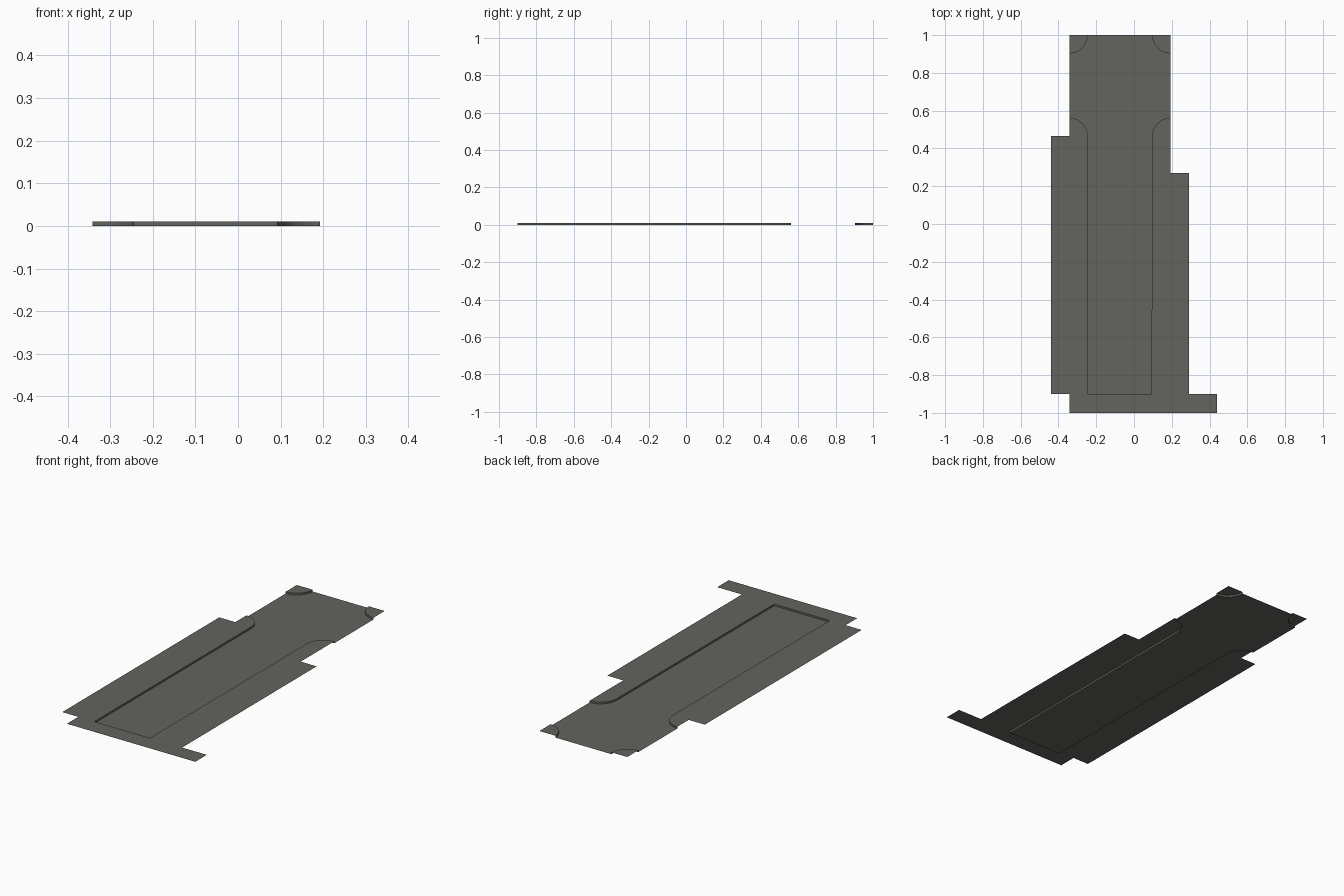
import bpy, bmesh, math

if "Cube" in bpy.data.objects:
    bpy.data.objects.remove(bpy.data.objects["Cube"])

asphalt = bpy.data.materials.new("dark_warm_grey")
asphalt.diffuse_color = (0.125, 0.125, 0.112, 1)
asphalt.use_nodes = True
asphalt.node_tree.nodes["Principled BSDF"].inputs["Base Color"].default_value = asphalt.diffuse_color

H = 0.01              # kerb height
XL, XR = -0.245, 0.093   # road edges
OL, OR = -0.342, 0.193   # ends of the crossing street
Y0, YA, YB = -0.9, 0.465, 1.0
R = 0.097


def arc(cx, cy, a0, a1, n=8):
    return [(cx + R * math.cos(math.radians(a0 + (a1 - a0) * i / n)),
             cy + R * math.sin(math.radians(a0 + (a1 - a0) * i / n))) for i in range(n + 1)]


def finish(name, bm):
    me = bpy.data.meshes.new(name)
    bm.to_mesh(me)
    bm.free()
    me.materials.append(asphalt)
    bpy.context.collection.objects.link(bpy.data.objects.new(name, me))


def sheet(name, pts, z):
    bm = bmesh.new()
    f = bm.faces.new([bm.verts.new((x, y, z)) for x, y in pts])
    f.normal_update()
    if f.normal.z < 0:
        f.normal_flip()
    bmesh.ops.triangulate(bm, faces=[f])
    finish(name, bm)


def kerb(name, pts):
    # vertical strip from road level up to pavement level
    bm = bmesh.new()
    lo = [bm.verts.new((x, y, 0)) for x, y in pts]
    hi = [bm.verts.new((x, y, H)) for x, y in pts]
    for i in range(len(pts) - 1):
        bm.faces.new((lo[i], lo[i + 1], hi[i + 1], hi[i]))
    finish(name, bm)


# kerb lines, ordered with the road on the right-hand outside
left_arc = arc(OL, YA, 90, 0)
right_arc = arc(OR, YA, 180, 90)
top_left = arc(OL, YB, 0, -90)
top_right = arc(OR, YB, 270, 180)
main_line = left_arc + [(XL, Y0), (XR, Y0)] + right_arc

# road surface
sheet("road", main_line + top_right + top_left, 0)

# raised pavements
sheet("left_pavement", left_arc + [(XL, Y0), (-0.44, Y0), (-0.44, YA), (OL, YA)], H)
sheet("right_pavement", right_arc + [(OR, 0.27), (0.29, 0.27), (0.29, Y0), (XR, Y0)], H)
sheet("end_pavement", [(OL, -1), (0.44, -1), (0.44, Y0), (OL, Y0)], H)
sheet("left_corner_pavement", top_left + [(OL, YB)], H)
sheet("right_corner_pavement", top_right + [(OR, YB)], H)

# kerbs
kerb("main_kerb", main_line[::-1])
kerb("left_corner_kerb", top_left[::-1])
kerb("right_corner_kerb", top_right[::-1])
